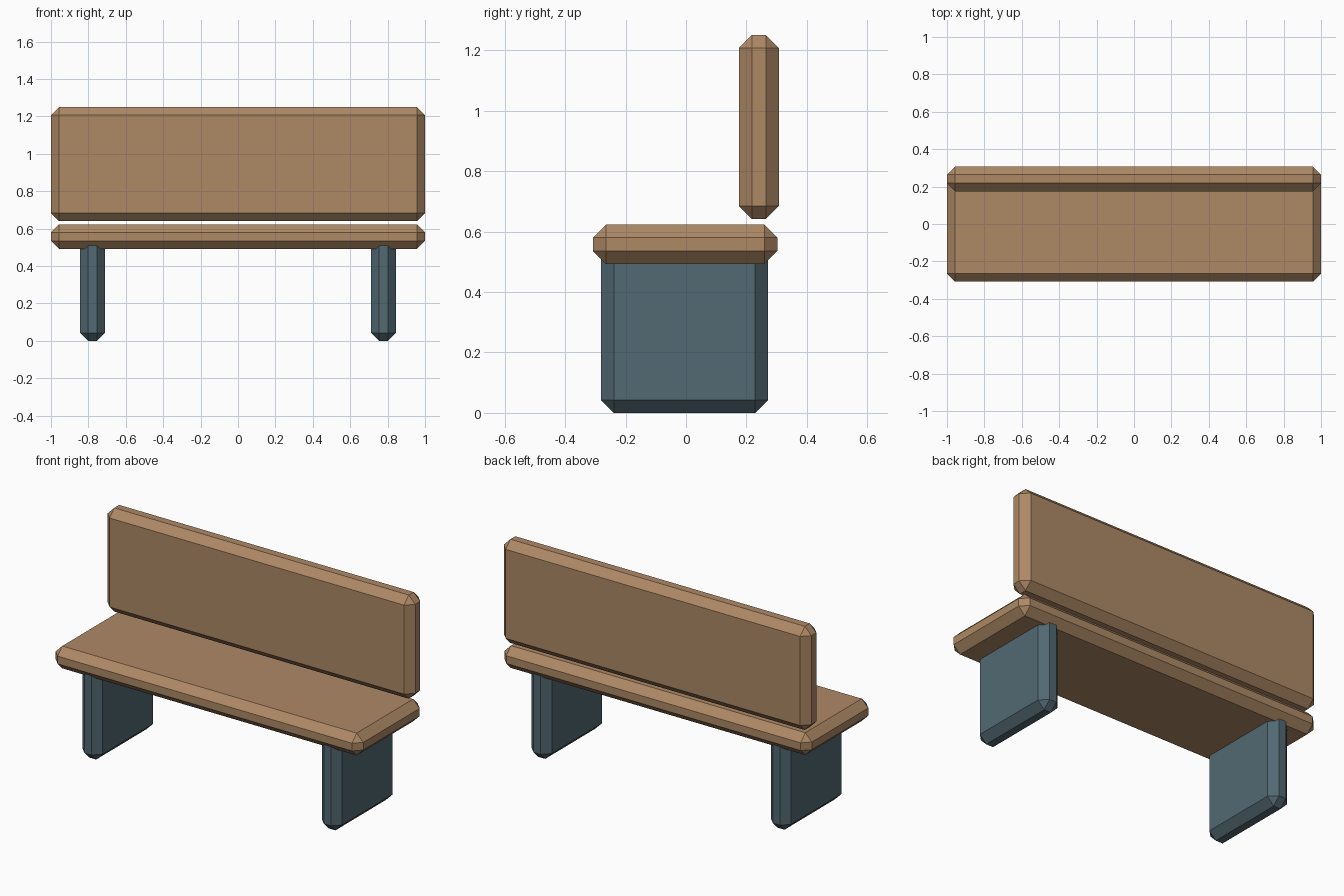
import bpy

if "Cube" in bpy.data.objects:
    bpy.data.objects.remove(bpy.data.objects["Cube"])


def material(name, rgb):
    mat = bpy.data.materials.new(name)
    mat.diffuse_color = (*rgb, 1)
    mat.use_nodes = True
    mat.node_tree.nodes["Principled BSDF"].inputs["Base Color"].default_value = mat.diffuse_color
    return mat


def chamfered_block(name, low, high, mat, chamfer=0.043):
    """Box between two opposite corners, with single-face chamfers."""
    bpy.ops.mesh.primitive_cube_add(size=1)
    obj = bpy.context.object
    obj.name = name
    for v in obj.data.vertices:
        v.co = [h if c > 0 else l for c, l, h in zip(v.co, low, high)]
    obj.data.materials.append(mat)
    bevel = obj.modifiers.new("chamfer", 'BEVEL')
    bevel.width = chamfer
    bevel.segments = 1
    bevel.limit_method = 'NONE'
    return obj


wood = material("wood", (0.42, 0.25, 0.13))
slate = material("slate", (0.085, 0.14, 0.17))

# Seat plank and the backrest floating just above it
chamfered_block("seat", (-1, -0.308, 0.492), (1, 0.302, 0.623), wood)
chamfered_block("backrest", (-1, 0.175, 0.641), (1, 0.307, 1.25), wood)

# Slab legs, tops sunk into the seat
for side, x in (("left", -0.778), ("right", 0.778)):
    chamfered_block(side + "_leg", (x - 0.066, -0.282, 0), (x + 0.066, 0.272, 0.555), slate)
